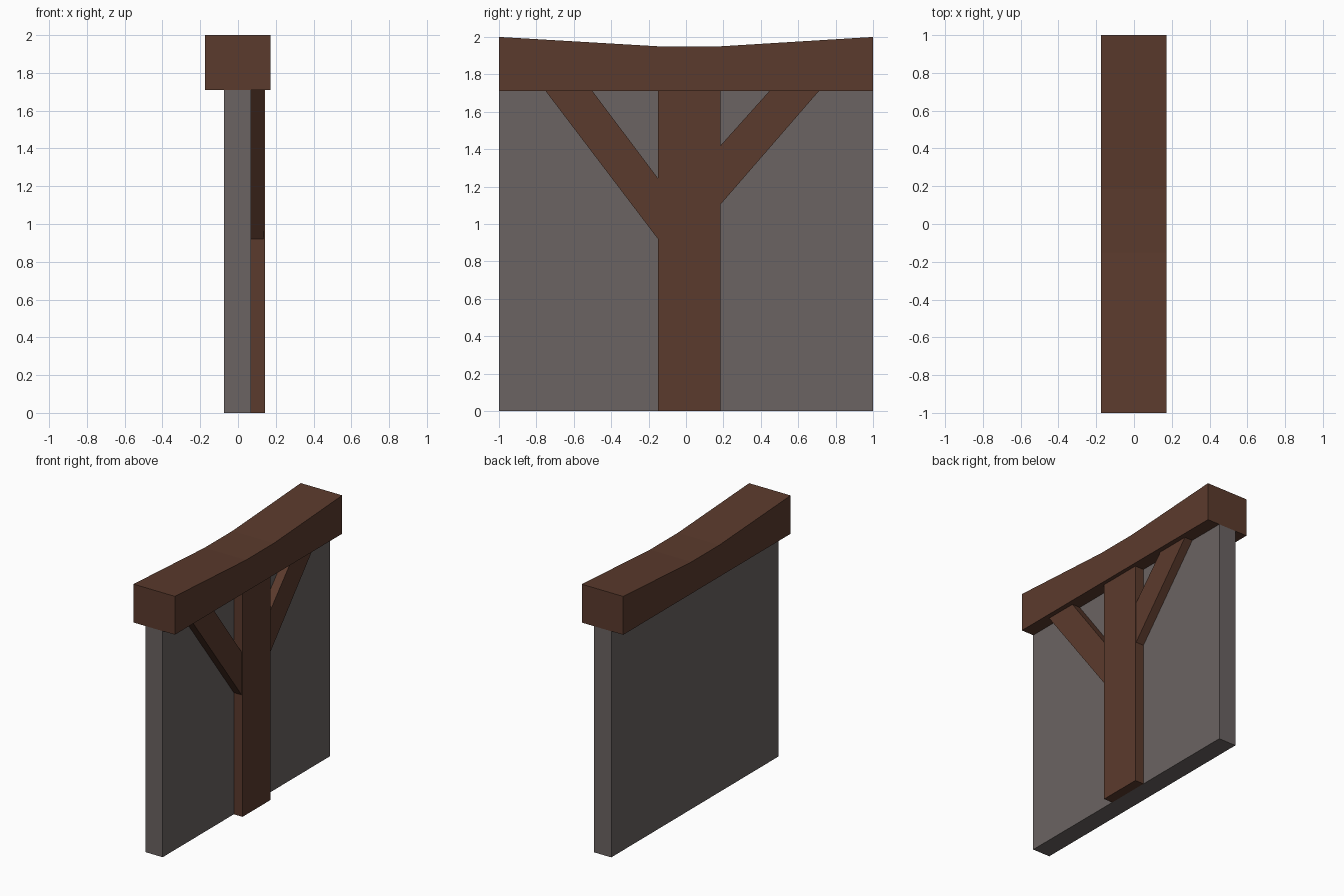
import bpy

cube = bpy.data.objects.get("Cube")
if cube:
    bpy.data.objects.remove(cube, do_unlink=True)


def make_material(name, colour):
    mat = bpy.data.materials.new(name)
    mat.use_nodes = True
    mat.diffuse_color = (*colour, 1)
    mat.node_tree.nodes["Principled BSDF"].inputs["Base Color"].default_value = (*colour, 1)
    return mat


wood = make_material("brown_wood", (0.105, 0.043, 0.026))
plaster = make_material("grey_plaster", (0.145, 0.125, 0.122))


def prism(name, outline, x_min, x_max, mat):
    """Extrude a (y, z) outline, anticlockwise seen from +x, along x."""
    n = len(outline)
    verts = [(x, y, z) for x in (x_min, x_max) for y, z in outline]
    faces = [tuple(reversed(range(n))), tuple(range(n, 2 * n))]
    faces += [(i, (i + 1) % n, (i + 1) % n + n, i + n) for i in range(n)]
    mesh = bpy.data.meshes.new(name)
    mesh.from_pydata(verts, [], faces)
    mesh.materials.append(mat)
    obj = bpy.data.objects.new(name, mesh)
    bpy.context.collection.objects.link(obj)
    return obj


def rect(y0, y1, z0, z1):
    return [(y0, z0), (y1, z0), (y1, z1), (y0, z1)]


BEAM_Z = 1.71
POST_Y0, POST_Y1 = -0.15, 0.185
WALL_X = 0.07

# Wall panel and central post
prism("wall_panel", rect(-1, 1, 0, BEAM_Z), -0.075, WALL_X, plaster)
prism("post", rect(POST_Y0, POST_Y1, 0, BEAM_Z), WALL_X, 0.143, wood)

# Sagging top beam
prism("top_beam",
      [(-1, BEAM_Z), (1, BEAM_Z), (1, 2), (POST_Y1, 1.95), (POST_Y0, 1.95), (-1, 2)],
      -0.175, 0.172, wood)

# Diagonal braces from post to beam
prism("front_brace",
      [(POST_Y0, 0.92), (POST_Y0, 1.245), (-0.5, BEAM_Z), (-0.75, BEAM_Z)],
      WALL_X, 0.136, wood)
prism("back_brace",
      [(POST_Y1, 1.105), (0.71, BEAM_Z), (0.445, BEAM_Z), (POST_Y1, 1.42)],
      WALL_X, 0.136, wood)
